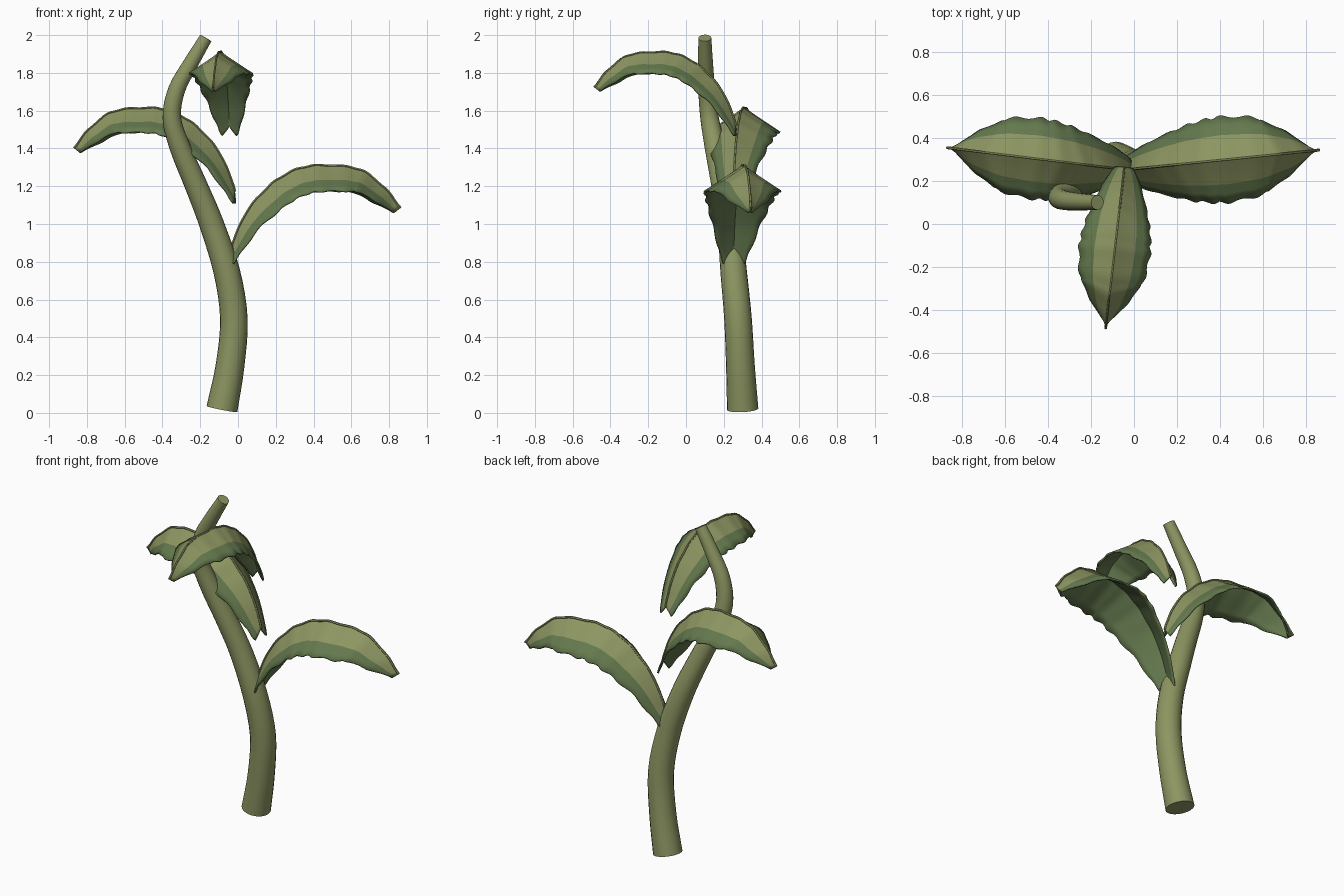
import bpy, bmesh, math
from mathutils import Vector

if "Cube" in bpy.data.objects:
    bpy.data.objects.remove(bpy.data.objects["Cube"])


def material(name, col):
    m = bpy.data.materials.new(name)
    m.diffuse_color = (*col, 1)
    m.use_nodes = True
    m.node_tree.nodes["Principled BSDF"].inputs["Base Color"].default_value = m.diffuse_color
    return m


OLIVE = material("light_olive", (0.265, 0.305, 0.122))
GREEN = material("leaf_green", (0.127, 0.190, 0.075))


def smooth(ob, angle=40):
    bpy.ops.object.select_all(action='DESELECT')
    ob.select_set(True)
    bpy.context.view_layer.objects.active = ob
    bpy.ops.object.shade_smooth_by_angle(angle=math.radians(angle))


def sample(rows, steps):
    """Catmull-Rom interpolation through rows of values."""
    p = [Vector(r) for r in rows]
    p = [p[0] * 2 - p[1]] + p + [p[-1] * 2 - p[-2]]
    out = []
    for i in range(1, len(p) - 2):
        a, b, c, d = p[i - 1:i + 3]
        for k in range(steps):
            t = k / steps
            out.append(0.5 * (2 * b + (c - a) * t + (2 * a - 5 * b + 4 * c - d) * t * t
                              + (3 * b - a - 3 * c + d) * t ** 3))
    return out + [p[-2]]


def tube(name, pts, sides, mat):
    """Capped tube through (x, y, z, radius) points."""
    bm = bmesh.new()
    rings = []
    for i, p in enumerate(pts):
        tan = (pts[min(i + 1, len(pts) - 1)] - pts[max(i - 1, 0)]).to_3d().normalized()
        ref = Vector((0, 1, 0)) if abs(tan.y) < 0.8 else Vector((1, 0, 0))
        a = (ref - tan * ref.dot(tan)).normalized()
        b = tan.cross(a)
        rings.append([bm.verts.new(p.to_3d() + p[3] * (a * math.cos(q) + b * math.sin(q)))
                      for q in (2 * math.pi * k / sides for k in range(sides))])
    for r, s in zip(rings, rings[1:]):
        for k in range(sides):
            bm.faces.new((r[k], r[(k + 1) % sides], s[(k + 1) % sides], s[k]))
    bm.faces.new(rings[0])
    bm.faces.new(rings[-1])
    bmesh.ops.recalc_face_normals(bm, faces=bm.faces)
    me = bpy.data.meshes.new(name)
    bm.to_mesh(me)
    bm.free()
    me.materials.append(mat)
    ob = bpy.data.objects.new(name, me)
    bpy.context.collection.objects.link(ob)
    smooth(ob)


# Curving stem, tapering upwards: x, y, z, radius
STEM = [(-.085, .30, .02, .083), (-.042, .288, .25, .076), (-.022, .275, .5, .073),
        (-.06, .252, .75, .07), (-.14, .23, 1.0, .065), (-.22, .195, 1.2, .06),
        (-.305, .155, 1.4, .055), (-.35, .125, 1.56, .049), (-.325, .11, 1.71, .045),
        (-.25, .103, 1.85, .04), (-.17, .10, 1.985, .034)]
tube("stem", sample(STEM, 4), 20, OLIVE)

# Arched leaf: distance along, height, half width
LEAF = [(0, 0, .05), (.025, .08, .085), (.09, .22, .13), (.18, .33, .165), (.27, .405, .185),
        (.375, .455, .197), (.48, .47, .2), (.62, .463, .186), (.72, .435, .16),
        (.83, .345, .105), (.91, .245, .012)]
COLUMNS = [-1, -.78, -.57, -.38, -.18, 0, .18, .38, .57, .78, 1]


def leaf(name, root, degrees, scale):
    root = Vector(root)
    ang = math.radians(degrees)
    out = Vector((math.cos(ang), math.sin(ang), 0))
    side = Vector((-math.sin(ang), math.cos(ang), 0))
    up = Vector((0, 0, 1))
    rows = sample(LEAF, 5)
    n = len(rows) - 1
    bm = bmesh.new()
    grid, rib = [], []
    for i, (u, h, w) in enumerate(rows):
        t = i / n
        tan = (rows[min(i + 1, n)] - rows[max(i - 1, 0)]).to_2d().normalized()
        # Edges hang below the midrib, straight down near the stem
        k = min(1, t * 4)
        down = (out * tan.y - up * tan.x) * k - up * (1 - k)
        drop = .04 + .46 * w
        wave = math.sin(t * 2 * math.pi * 9)
        mid = root + scale * (out * u + up * (h + .003 * wave))
        row = []
        for c in COLUMNS:
            ww = w * (1 + .035 * wave * abs(c) ** 3)
            dd = drop * abs(c) ** .95 + .006 * wave * abs(c) ** 3
            row.append(bm.verts.new(mid + scale * (side * c * ww + down * dd)))
        grid.append(row)
        rib.append(Vector((*(mid - down * .001), .007 * scale)))
    # Light band along the middle, darker green outside it
    for r, s in zip(grid, grid[1:]):
        for j in range(len(COLUMNS) - 1):
            f = bm.faces.new((r[j], s[j], s[j + 1], r[j + 1]))
            f.material_index = 1 if abs(COLUMNS[j] + COLUMNS[j + 1]) / 2 > .57 else 0
    bm.normal_update()
    if sum(f.normal.z for f in bm.faces) < 0:
        bmesh.ops.reverse_faces(bm, faces=bm.faces)
    me = bpy.data.meshes.new(name)
    bm.to_mesh(me)
    bm.free()
    me.materials.append(OLIVE)
    me.materials.append(GREEN)
    ob = bpy.data.objects.new(name, me)
    bpy.context.collection.objects.link(ob)
    smooth(ob, 60)
    # Thin blade with a green underside
    mod = ob.modifiers.new("thickness", 'SOLIDIFY')
    mod.thickness = .01
    mod.offset = -1
    mod.material_offset = 1
    mod.material_offset_rim = 1
    # Raised midrib
    tube(name + "_midrib", rib, 6, OLIVE)


leaf("lower_right_leaf", (-.045, .252, .84), 5.8, 1.0)
leaf("middle_left_leaf", (-.015, .25, 1.17), 173, .945)
leaf("upper_front_leaf", (-.045, .265, 1.52), 263.4, .83)
